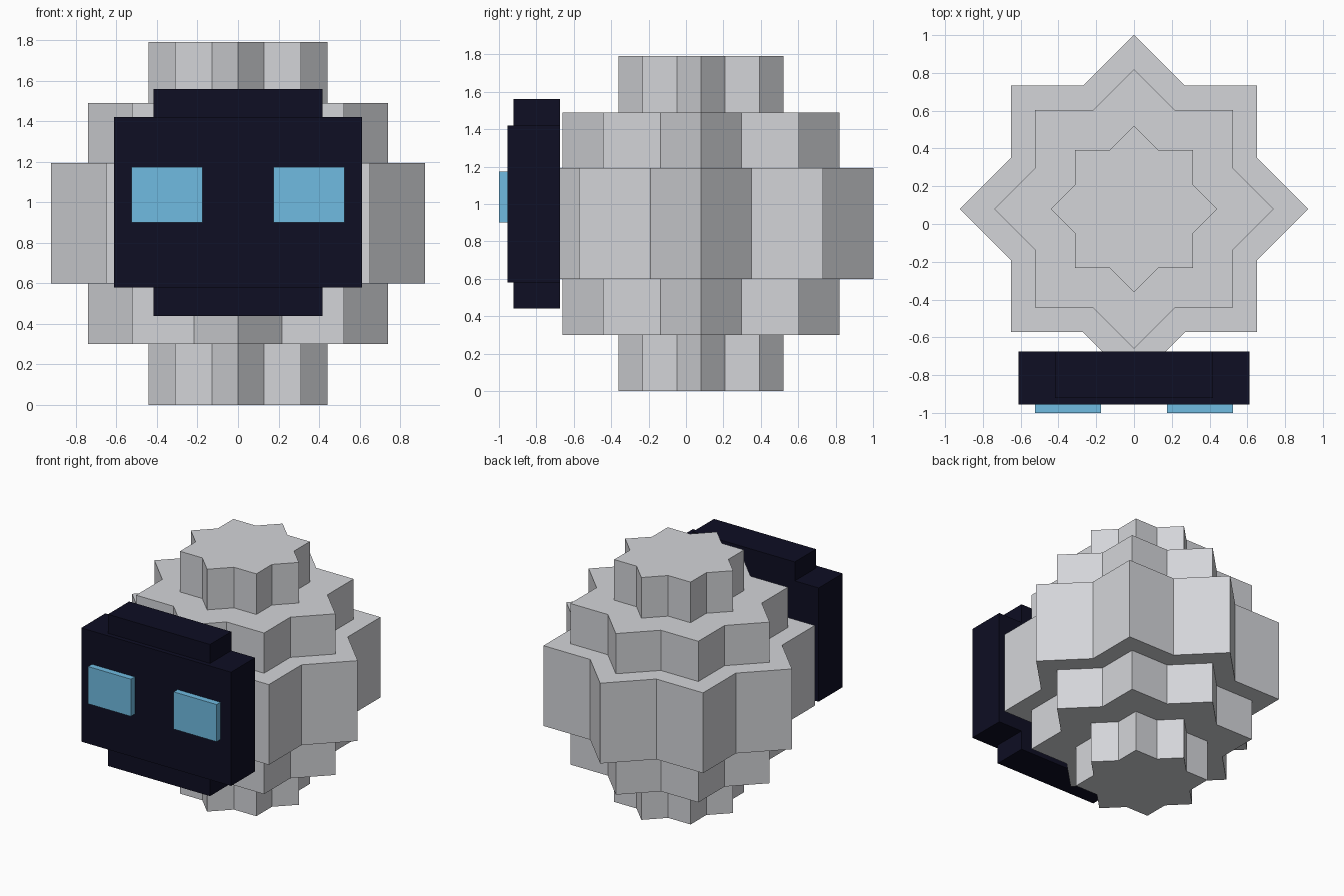
import bpy
import bmesh
from math import cos, sin, pi, sqrt

old = bpy.data.objects.get("Cube")
if old:
    bpy.data.objects.remove(old, do_unlink=True)


def make_material(name, color):
    mat = bpy.data.materials.new(name)
    mat.use_nodes = True
    mat.diffuse_color = (*color, 1)
    mat.node_tree.nodes["Principled BSDF"].inputs["Base Color"].default_value = (*color, 1)
    return mat


GREY = make_material("light grey", (0.658, 0.665, 0.694))
NAVY = make_material("dark navy", (0.0044, 0.0044, 0.0168))
BLUE = make_material("sky blue", (0.162, 0.497, 0.753))


def prism(name, outline, z0, z1, mat):
    """Extrude a flat outline of (x, y) points from z0 up to z1."""
    bm = bmesh.new()
    base = bm.faces.new([bm.verts.new((x, y, z0)) for x, y in outline])
    top = bmesh.ops.extrude_face_region(bm, geom=[base])["geom"]
    verts = [v for v in top if isinstance(v, bmesh.types.BMVert)]
    bmesh.ops.translate(bm, verts=verts, vec=(0, 0, z1 - z0))
    # Keep a bottom cap whether or not the extrusion consumed it
    if not any(all(abs(v.co.z - z0) < 1e-6 for v in f.verts) for f in bm.faces):
        bmesh.ops.holes_fill(bm, edges=bm.edges)
    bmesh.ops.recalc_face_normals(bm, faces=bm.faces)
    mesh = bpy.data.meshes.new(name)
    bm.to_mesh(mesh)
    bm.free()
    mesh.materials.append(mat)
    obj = bpy.data.objects.new(name, mesh)
    bpy.context.collection.objects.link(obj)
    return obj


def star(half, cy):
    """Eight-pointed star: a square joined with the same square turned 45 degrees."""
    radii = (half * sqrt(2), half / cos(pi / 8))
    return [(radii[i % 2] * cos(i * pi / 8), cy + radii[i % 2] * sin(i * pi / 8))
            for i in range(16)]


def box(name, x, y, z, mat):
    outline = [(x[0], y[0]), (x[1], y[0]), (x[1], y[1]), (x[0], y[1])]
    return prism(name, outline, z[0], z[1], mat)


# Stepped star-shaped body
for name, half, z0, z1 in (("body_core", 0.312, 0, 1.79),
                           ("body_middle_tier", 0.523, 0.3, 1.49),
                           ("body_wide_tier", 0.652, 0.6, 1.193)):
    prism(name, star(half, 0.08), z0, z1, GREY)

# Face plate: wide panel with a taller, slightly recessed panel
box("face_panel_wide", (-0.612, 0.612), (-0.955, -0.674), (0.58, 1.42), NAVY)
box("face_panel_tall", (-0.417, 0.417), (-0.922, -0.674), (0.44, 1.56), NAVY)

# Eyes
for name, side in (("left_eye", 1), ("right_eye", -1)):
    box(name, sorted((side * 0.175, side * 0.525)), (-1, -0.94), (0.9, 1.175), BLUE)
